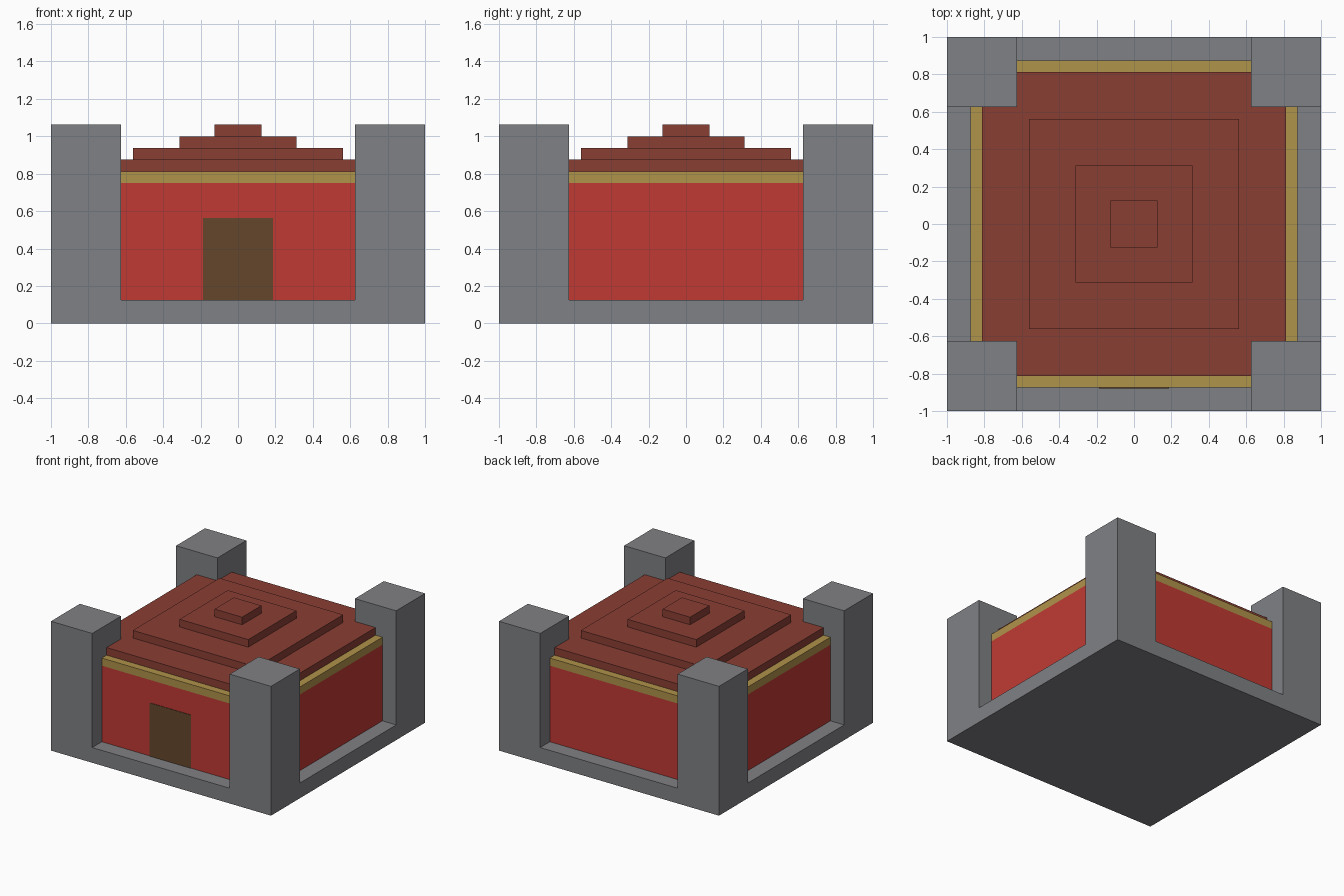
import bpy

cube = bpy.data.objects.get("Cube")
if cube:
    bpy.data.objects.remove(cube, do_unlink=True)


def linear(c):
    c /= 255
    return c / 12.92 if c <= 0.04045 else ((c + 0.055) / 1.055) ** 2.4


def material(name, r, g, b):
    mat = bpy.data.materials.new(name)
    mat.use_nodes = True
    colour = (linear(r), linear(g), linear(b), 1)
    mat.diffuse_color = colour
    bsdf = mat.node_tree.nodes["Principled BSDF"]
    bsdf.inputs["Base Color"].default_value = colour
    bsdf.inputs["Roughness"].default_value = 0.9
    return mat


stone = material("grey stone", 128, 129, 133)
red = material("red wall", 192, 58, 52)
gold = material("gold trim", 176, 147, 74)
tile = material("roof tile", 138, 63, 52)
wood = material("dark wood", 101, 70, 44)


def box(name, mat, low, high):
    """Box between two opposite corners."""
    bpy.ops.mesh.primitive_cube_add(size=1)
    obj = bpy.context.object
    obj.name = name
    for v in obj.data.vertices:
        v.co = [(a + b) / 2 + t * (b - a) for a, b, t in zip(low, high, v.co)]
    obj.data.materials.append(mat)
    return obj


def slab(name, mat, half, bottom, top):
    """Square slab centred on the vertical axis."""
    return box(name, mat, (-half, -half, bottom), (half, half, top))


# Base, walls and trim
slab("base", stone, 1, 0, 0.125)
slab("walls", red, 0.875, 0.125, 0.75)
slab("wall_trim", gold, 0.875, 0.75, 0.8125)

# Stepped roof
step = 0.0625
for i, half in enumerate((0.8125, 0.5625, 0.3125, 0.125)):
    bottom = 0.8125 + i * step
    slab(f"roof_tier_{i + 1}", tile, half, bottom, bottom + step)

# Corner towers, mirrored to all four corners
tower = box("corner_towers", stone, (0.625, 0.625, 0.125), (1, 1, 1.0625))
mirror = tower.modifiers.new("four_corners", "MIRROR")
mirror.use_axis = (True, True, False)
mirror.use_mirror_merge = False

# Door plate on the front wall
box("door", wood, (-0.1875, -0.879, 0.125), (0.1875, -0.873, 0.5625))
